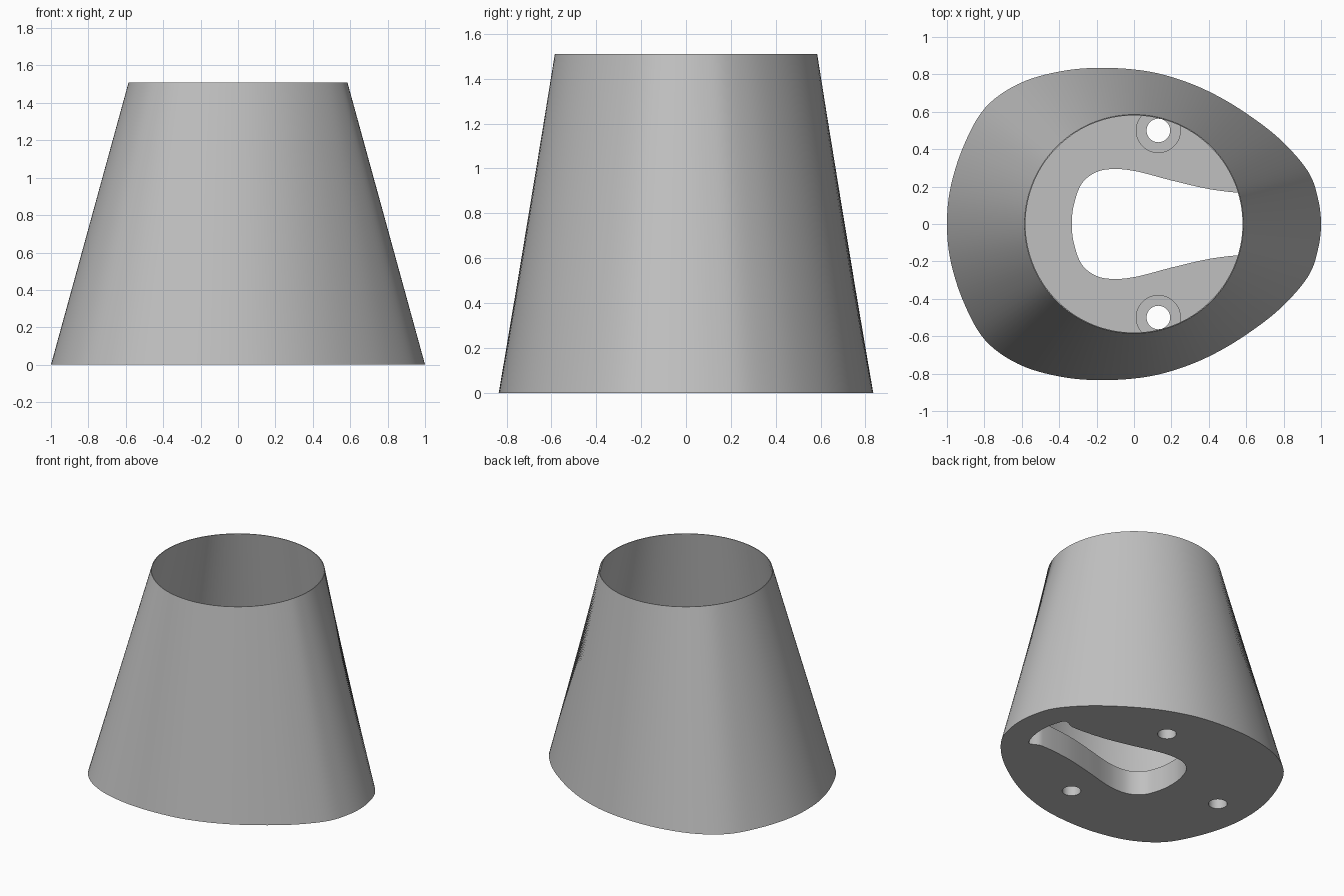
import bpy, bmesh, math
from mathutils import Vector

if "Cube" in bpy.data.objects:
    bpy.data.objects.remove(bpy.data.objects["Cube"])

HEIGHT, TOP_R, FLOOR, WALL = 1.51, 0.585, 0.18, 0.005

grey = bpy.data.materials.new("plain grey")
grey.use_nodes = True
grey.diffuse_color = (0.53, 0.53, 0.53, 1)
grey.node_tree.nodes["Principled BSDF"].inputs["Base Color"].default_value = (0.53, 0.53, 0.53, 1)


def mirrored(half):
    """Close a half outline, given from one axis point to the other, across y = 0."""
    return half + [(x, -y) for x, y in reversed(half[1:-1])]


def smooth_loop(pts, steps):
    """Closed Catmull-Rom curve through the points."""
    out, n = [], len(pts)
    for i in range(n):
        a, b, c, d = (Vector(pts[(i + k) % n]) for k in (-1, 0, 1, 2))
        for s in range(steps):
            t = s / steps
            out.append(0.5 * (2 * b + (c - a) * t + (2 * a - 5 * b + 4 * c - d) * t**2
                              + (3 * b - a - 3 * c + d) * t**3))
    return out


def loft(name, rings):
    """Capped solid through matching rings of (outline, height)."""
    bm = bmesh.new()
    loops = [[bm.verts.new((p.x, p.y, z)) for p in ring] for ring, z in rings]
    n = len(loops[0])
    for low, high in zip(loops, loops[1:]):
        for i in range(n):
            j = (i + 1) % n
            bm.faces.new((low[i], low[j], high[j], high[i]))
    bm.faces.new(loops[0])
    bm.faces.new(loops[-1])
    bmesh.ops.recalc_face_normals(bm, faces=bm.faces)
    mesh = bpy.data.meshes.new(name)
    bm.to_mesh(mesh)
    bm.free()
    mesh.materials.append(grey)
    obj = bpy.data.objects.new(name, mesh)
    bpy.context.collection.objects.link(obj)
    return obj


def disc(x, y, r, n=48):
    return [Vector((x + r * math.cos(math.tau * i / n), y + r * math.sin(math.tau * i / n)))
            for i in range(n)]


# Egg-shaped foot that blends into a round rim
egg = smooth_loop(mirrored([(1, 0), (0.985, 0.13), (0.94, 0.265), (0.834, 0.4), (0.7, 0.52),
                            (0.5, 0.655), (0.3, 0.752), (0.08, 0.815), (-0.17, 0.835),
                            (-0.4, 0.815), (-0.62, 0.748), (-0.797, 0.62), (-0.91, 0.42),
                            (-0.98, 0.2), (-1, 0)]), 6)


def section(z, inset=0):
    t = z / HEIGHT
    ring = []
    for p in egg:
        q = p.lerp(p.normalized() * TOP_R, t)
        ring.append(q - q.normalized() * inset)
    return ring, z


body = loft("tapered_cup", [section(0), section(HEIGHT)])

# Hollow interior above the floor
cutters = [loft("cavity_cutter", [section(FLOOR, WALL), section(HEIGHT + 0.05, WALL)])]

# Keyhole-like slot through the floor, with a bowed square end
side = [(0.78, 0.17), (0.68, 0.163), (0.57, 0.166), (0.4, 0.187), (0.2, 0.233), (0.02, 0.28),
        (-0.1, 0.294), (-0.2, 0.278), (-0.28, 0.215), (-0.322, 0.1)]
path = smooth_loop(side + [(-0.332, 0)] + [(x, -y) for x, y in reversed(side)], 6)[:-5]
end = [Vector((0.815 - 0.035 * (y / 0.17) ** 2, y)) for y in (-0.12, -0.06, 0, 0.06, 0.12)]
slot = path + end
cutters.append(loft("slot_cutter", [(slot, -0.1), (slot, FLOOR + 0.1)]))

# Three counterbored screw holes
for x, y in ((0.13, 0.5), (0.13, -0.5), (-0.737, 0)):
    cutters.append(loft("hole_cutter", [(disc(x, y, 0.063), -0.1), (disc(x, y, 0.063), FLOOR + 0.1)]))
    cutters.append(loft("counterbore_cutter", [(disc(x, y, 0.118), FLOOR / 2),
                                               (disc(x, y, 0.118), FLOOR + 0.1)]))

for cutter in cutters:
    cutter.hide_render = True
    mod = body.modifiers.new(cutter.name, "BOOLEAN")
    mod.operation = "DIFFERENCE"
    mod.solver = "EXACT"
    mod.object = cutter

# Apply the cuts, drop the cutters and shade
bpy.context.view_layer.objects.active = body
for obj in bpy.context.selected_objects:
    obj.select_set(False)
body.select_set(True)
for mod in list(body.modifiers):
    bpy.ops.object.modifier_apply(modifier=mod.name)
for cutter in cutters:
    bpy.data.objects.remove(cutter)
bpy.ops.object.shade_smooth_by_angle(angle=math.radians(30))
